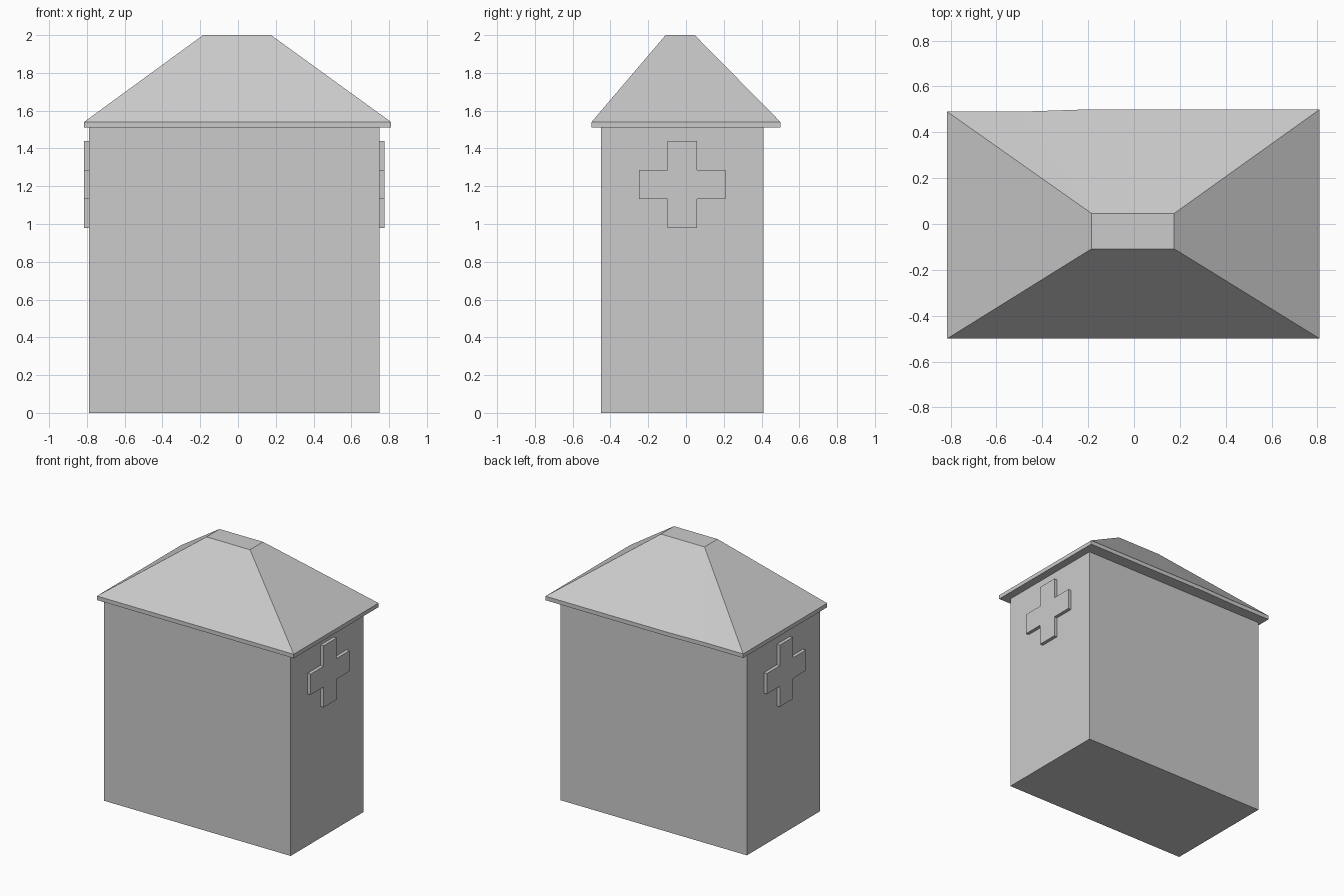
import bpy, bmesh

if "Cube" in bpy.data.objects:
    bpy.data.objects.remove(bpy.data.objects["Cube"])


def skin(name, rings):
    """Solid from stacked rings with matching vertex counts, capped at both ends."""
    bm = bmesh.new()
    loops = [[bm.verts.new(p) for p in ring] for ring in rings]
    n = len(loops[0])
    for low, high in zip(loops, loops[1:]):
        for i in range(n):
            j = (i + 1) % n
            bm.faces.new((low[i], low[j], high[j], high[i]))
    bm.faces.new(loops[0][::-1])
    bm.faces.new(loops[-1])
    bmesh.ops.remove_doubles(bm, verts=bm.verts, dist=1e-5)
    bmesh.ops.recalc_face_normals(bm, faces=bm.faces)
    mesh = bpy.data.meshes.new(name)
    bm.to_mesh(mesh)
    bm.free()
    obj = bpy.data.objects.new(name, mesh)
    bpy.context.collection.objects.link(obj)
    return obj


# Main walls
walls = [(-0.79, -0.45), (0.75, -0.45), (0.75, 0.41), (-0.79, 0.41)]
skin("walls", [[(x, y, z) for x, y in walls] for z in (0, 1.51)])

# Hipped roof with a thin eave; the back edge is slightly uneven
eave = [(-0.815, -0.5), (0.81, -0.5), (0.81, 0.5),
        (-0.2, 0.5), (-0.5, 0.49), (-0.815, 0.49)]
top = [(-0.185, -0.108), (0.175, -0.108), (0.175, 0.046),
       (-0.185, 0.046), (-0.185, 0.046), (-0.185, 0.046)]
skin("roof", [[(x, y, 1.51) for x, y in eave],
              [(x, y, 1.54) for x, y in eave],
              [(x, y, 2.0) for x, y in top]])

# Raised cross on each end wall
a, b = 0.077, 0.23
cross = [(-a, -b), (a, -b), (a, -a), (b, -a), (b, a), (a, a),
         (a, b), (-a, b), (-a, a), (-b, a), (-b, -a), (-a, -a)]
for name, x0, x1 in (("right_cross", 0.75, 0.775), ("left_cross", -0.815, -0.79)):
    skin(name, [[(x, -0.02 + u, 1.21 + v) for u, v in cross] for x in (x0, x1)])
